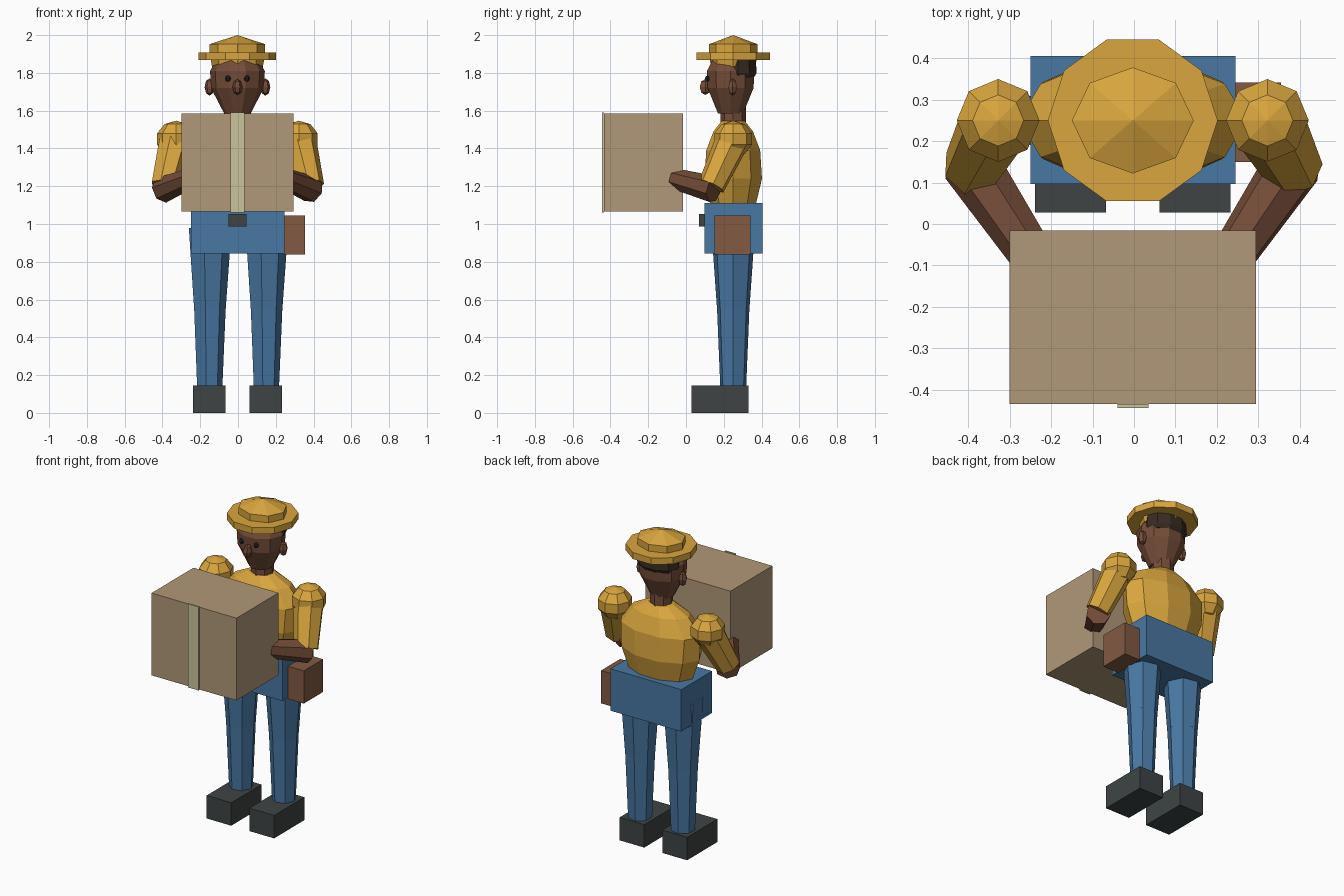
import bpy, bmesh, math
from mathutils import Matrix, Vector

if "Cube" in bpy.data.objects:
    bpy.data.objects.remove(bpy.data.objects["Cube"])

CX, CY = -0.003, 0.25          # body axis


def mat(name, r, g, b):
    lin = lambda c: (c / 255 / 12.92) if c < 10 else ((c / 255 + 0.055) / 1.055) ** 2.4
    m = bpy.data.materials.new(name)
    m.diffuse_color = (lin(r), lin(g), lin(b), 1)
    m.use_nodes = True
    m.node_tree.nodes["Principled BSDF"].inputs["Base Color"].default_value = m.diffuse_color
    return m


GOLD = mat("gold_cloth", 218, 166, 62)
SKIN = mat("brown_skin", 116, 76, 56)
BLUE = mat("blue_denim", 72, 119, 163)
DARK = mat("dark_rubber", 62, 68, 68)
CARD = mat("cardboard", 176, 152, 120)
TAPE = mat("pale_tape", 202, 197, 156)
LEATHER = mat("brown_leather", 130, 90, 66)
HAIR = mat("dark_hair", 56, 42, 34)
EYE = mat("eye_black", 38, 40, 46)


def finish(bm, name, material):
    bmesh.ops.recalc_face_normals(bm, faces=bm.faces)
    me = bpy.data.meshes.new(name)
    bm.to_mesh(me)
    bm.free()
    me.materials.append(material)
    ob = bpy.data.objects.new(name, me)
    bpy.context.collection.objects.link(ob)
    return ob


def box(name, x0, x1, y0, y1, z0, z1, material):
    bm = bmesh.new()
    m = Matrix.Translation(((x0 + x1) / 2, (y0 + y1) / 2, (z0 + z1) / 2))
    bmesh.ops.create_cube(bm, size=1, matrix=m @ Matrix.Diagonal((x1 - x0, y1 - y0, z1 - z0, 1)))
    return finish(bm, name, material)


def lathe(name, rings, n, material, matrix=Matrix(), start=0.0):
    """Rings are (z, rx, ry); rx = 0 makes a pole."""
    bm = bmesh.new()
    loops = []
    for z, rx, ry in rings:
        if rx == 0:
            loops.append([bm.verts.new((0, 0, z))])
        else:
            loops.append([bm.verts.new((rx * math.cos(start + 2 * math.pi * i / n),
                                        ry * math.sin(start + 2 * math.pi * i / n), z)) for i in range(n)])
    for a, b in zip(loops, loops[1:]):
        for i in range(n):
            j = (i + 1) % n
            quad = [a[i % len(a)], a[j % len(a)], b[j % len(b)], b[i % len(b)]]
            bm.faces.new(list(dict.fromkeys(quad)))
    for end in (loops[0], loops[-1]):
        if len(end) > 1:
            bm.faces.new(end)
    bm.transform(matrix)
    return finish(bm, name, material)


def at(x, y, z=0):
    return Matrix.Translation((x, y, z))


def limb(name, p, q, r0, r1, material, n=7):
    p, q = Vector(p), Vector(q)
    rot = Vector((0, 0, 1)).rotation_difference(q - p).to_matrix().to_4x4()
    return lathe(name, [(0, r0, r0), ((q - p).length, r1, r1)], n, material,
                 Matrix.Translation(p) @ rot)


def ball(name, c, rx, ry, rz, n, rows, material):
    rings = []
    for k in range(rows + 1):
        t = math.pi * k / rows
        s = math.sin(t) if 0 < k < rows else 0
        rings.append((-rz * math.cos(t), rx * s, ry * s))
    return lathe(name, rings, n, material, at(*c))


# Parcel with tape strip
box("parcel", -0.30, 0.294, -0.435, -0.016, 1.065, 1.585, CARD)
box("parcel_tape", -0.04, 0.035, -0.444, -0.434, 1.062, 1.59, TAPE)

# Hips, buckle and side pouch
box("hips", -0.25, 0.245, 0.097, 0.405, 0.845, 1.11, BLUE)
box("belt_buckle", -0.05, 0.045, 0.068, 0.10, 0.988, 1.052, DARK)
box("side_pouch", 0.243, 0.355, 0.15, 0.342, 0.838, 1.045, LEATHER)

# Torso
lathe("torso", [(1.06, 0.20, 0.115), (1.24, 0.265, 0.16), (1.39, 0.275, 0.15),
                (1.49, 0.19, 0.11), (1.545, 0.08, 0.065)], 10, GOLD, at(CX, CY))

# Legs, boots and arms on both sides
for s, side in ((-1, "left"), (1, "right")):
    x = CX + s * 0.15
    limb(side + "_thigh", (x, CY, 0.55), (x, CY, 0.98), 0.088, 0.119, BLUE)
    limb(side + "_shin", (x, CY, 0.13), (x, CY, 0.58), 0.07, 0.089, BLUE)
    box(side + "_boot", x - 0.086, x + 0.086, 0.028, 0.33, 0, 0.145, DARK)
    shoulder = (CX + s * 0.325, CY, 1.45)
    elbow = (CX + s * 0.387, 0.135, 1.20)
    ball(side + "_shoulder", shoulder, 0.105, 0.105, 0.097, 8, 5, GOLD)
    limb(side + "_sleeve", shoulder, elbow, 0.092, 0.073, GOLD)
    limb(side + "_forearm", (CX + s * 0.392, 0.148, 1.183), (CX + s * 0.2, -0.14, 1.262),
         0.072, 0.05, SKIN)
    # Ears and eyes
    ball(side + "_ear", (CX + s * 0.148, 0.247, 1.725), 0.026, 0.026, 0.046, 6, 4, SKIN)
    ball(side + "_eye", (CX + s * 0.05, 0.115, 1.77), 0.017, 0.017, 0.017, 6, 4, EYE)

# Neck, head, nose and hair
lathe("neck", [(1.48, 0.068, 0.068), (1.65, 0.066, 0.066)], 8, SKIN, at(CX, CY))
lathe("head", [(1.585, 0.07, 0.07), (1.72, 0.14, 0.128), (1.81, 0.145, 0.132),
               (1.87, 0.11, 0.10)], 10, SKIN, at(CX, 0.236))
ball("nose", (CX, 0.102, 1.725), 0.026, 0.034, 0.042, 6, 4, SKIN)
lathe("hair", [(1.775, 0.125, 0.09), (1.80, 0.137, 0.105), (1.88, 0.13, 0.10)], 10, HAIR, at(CX, 0.274))

# Hat: ten-sided brim and eight-sided crown
lathe("hat_brim", [(1.868, 0.205, 0.205), (1.909, 0.205, 0.205)], 10, GOLD, at(CX, CY))
lathe("hat_crown", [(1.835, 0.135, 0.118), (1.90, 0.147, 0.128), (1.952, 0.147, 0.128),
                    (2.0, 0, 0)], 8, GOLD, at(CX, CY))
